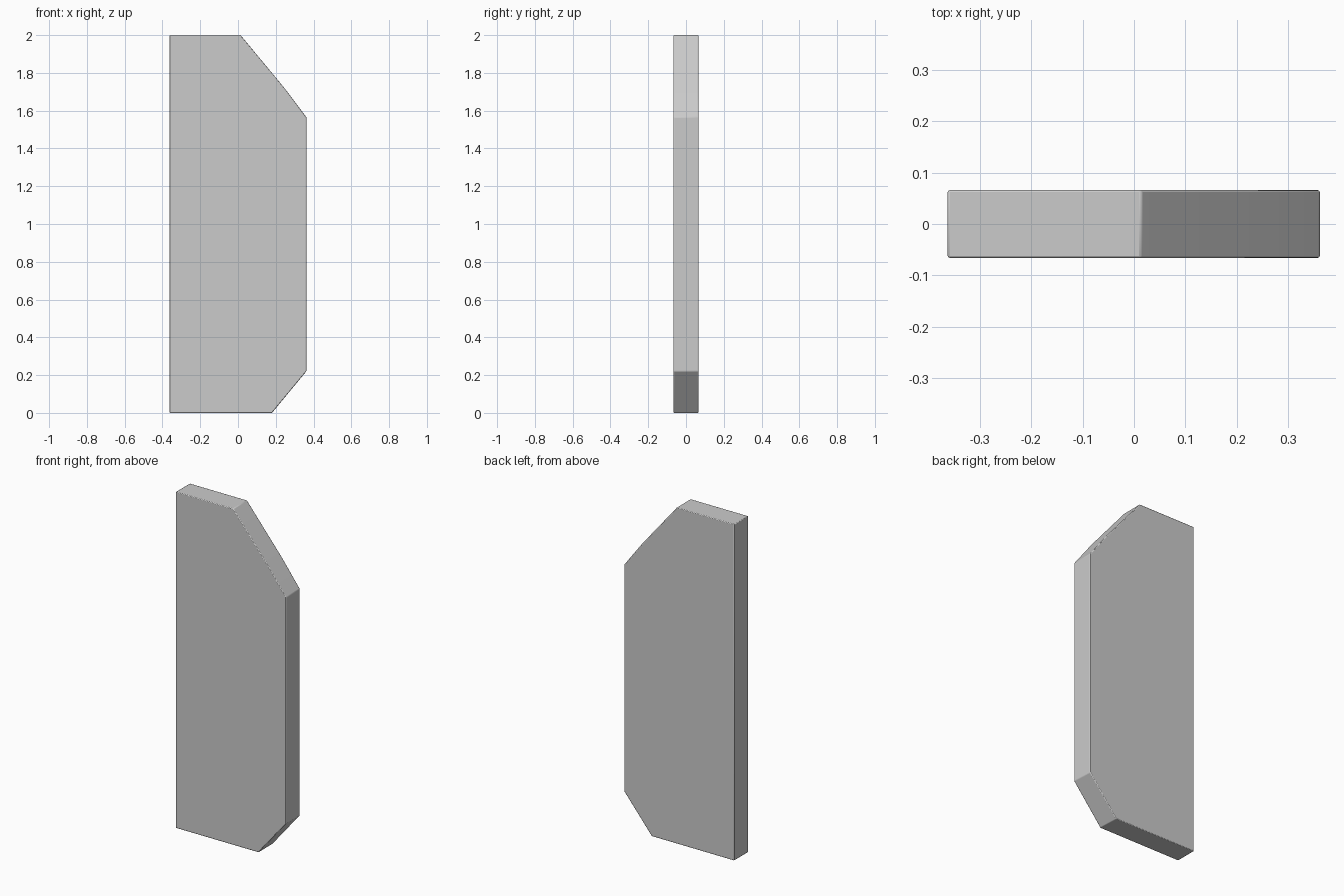
import bpy, bmesh

if "Cube" in bpy.data.objects:
    bpy.data.objects.remove(bpy.data.objects["Cube"])

# Plate outline in the x-z plane: straight left edge, clipped right corners
profile = [(-0.363, 0), (0.18, 0), (0.362, 0.22), (0.362, 1.566),
           (0.245, 1.721), (0.014, 2), (-0.363, 2)]
half_depth = 0.066

# Extrude the outline through the depth
bm = bmesh.new()
front = bm.faces.new([bm.verts.new((x, -half_depth, z)) for x, z in profile])
extruded = bmesh.ops.extrude_face_region(bm, geom=[front], use_keep_orig=True)
moved = [v for v in extruded["geom"] if isinstance(v, bmesh.types.BMVert)]
bmesh.ops.translate(bm, verts=moved, vec=(0, 2 * half_depth, 0))
bmesh.ops.recalc_face_normals(bm, faces=bm.faces)

mesh = bpy.data.meshes.new("plank")
bm.to_mesh(mesh)
bm.free()
plank = bpy.data.objects.new("plank", mesh)
bpy.context.collection.objects.link(plank)

# Small softened edges
bevel = plank.modifiers.new("edge_bevel", "BEVEL")
bevel.width = 0.004
bevel.segments = 2
bevel.limit_method = "ANGLE"
bevel.angle_limit = 0.5

bpy.context.view_layer.objects.active = plank
plank.select_set(True)
bpy.ops.object.shade_smooth_by_angle()
